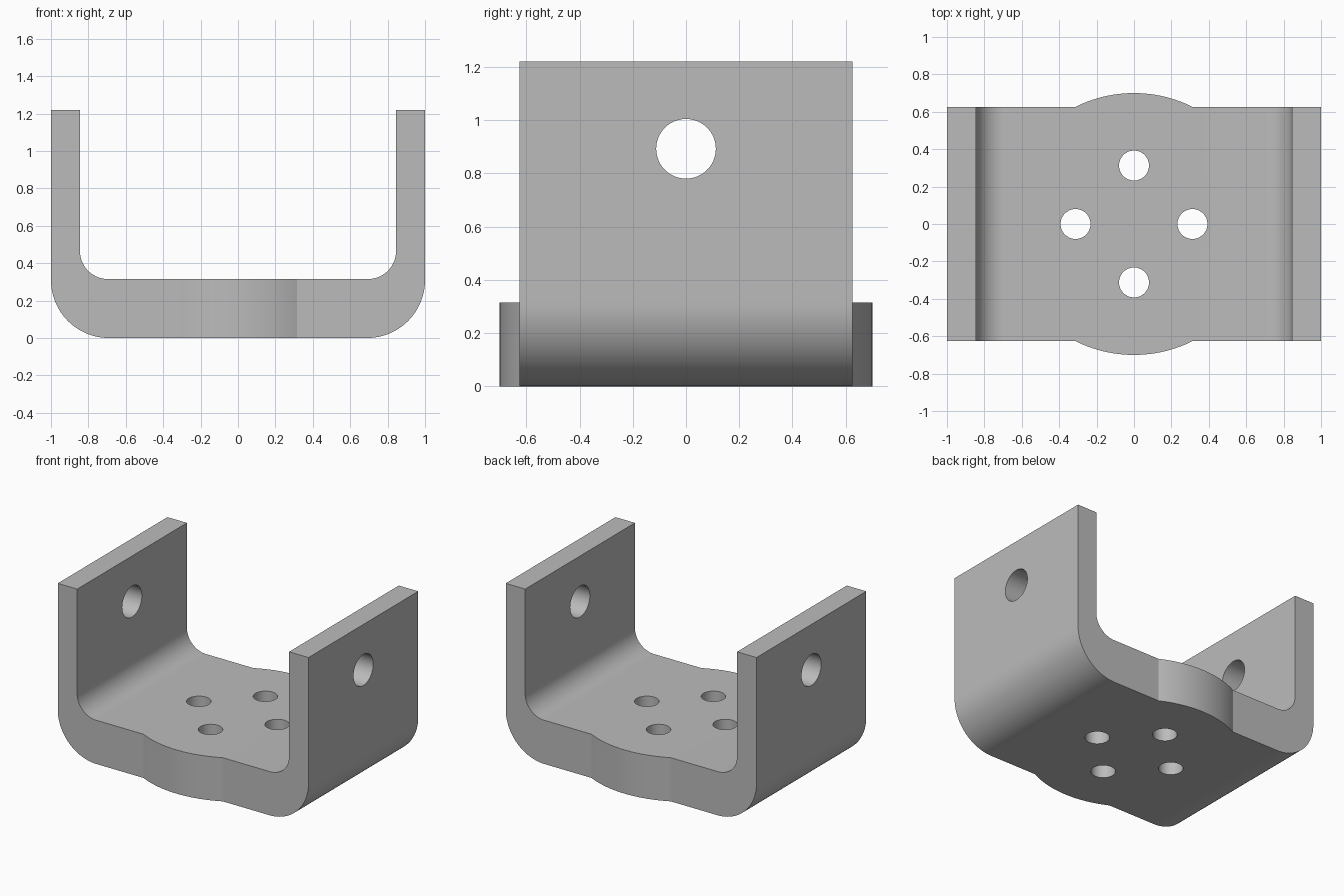
import bpy
import bmesh
from math import pi, cos, sin, asin
from mathutils import Matrix, Vector

cube = bpy.data.objects.get("Cube")
if cube:
    bpy.data.objects.remove(cube, do_unlink=True)

HEIGHT = 1.22       # top of the walls
WALL = 0.155        # wall thickness
FLOOR = 0.315       # base thickness
DEPTH = 0.625       # half depth of the walls
BULGE = 0.70        # radius of the rounded base edges
OUTER, INNER = 0.31, 0.15   # bend radii

steel = bpy.data.materials.new("grey steel")
steel.use_nodes = True
colour = (0.5, 0.5, 0.5, 1)
steel.diffuse_color = colour
steel.node_tree.nodes["Principled BSDF"].inputs["Base Color"].default_value = colour


def arc(cx, cy, r, start, end, steps=24):
    angles = [start + (end - start) * i / steps for i in range(steps + 1)]
    return [(cx + r * cos(a), cy + r * sin(a)) for a in angles]


def prism(name, points, offset):
    """Extrude a closed 3D outline along an offset."""
    bm = bmesh.new()
    face = bm.faces.new([bm.verts.new(p) for p in points])
    extruded = bmesh.ops.extrude_face_region(bm, geom=[face], use_keep_orig=True)
    verts = [g for g in extruded["geom"] if isinstance(g, bmesh.types.BMVert)]
    bmesh.ops.translate(bm, vec=Vector(offset), verts=verts)
    bmesh.ops.recalc_face_normals(bm, faces=bm.faces)
    mesh = bpy.data.meshes.new(name)
    bm.to_mesh(mesh)
    bm.free()
    mesh.materials.append(steel)
    obj = bpy.data.objects.new(name, mesh)
    bpy.context.collection.objects.link(obj)
    return obj


def drill(name, location, radius, length, rotation=None):
    bm = bmesh.new()
    matrix = Matrix.Translation(location) @ (rotation or Matrix())
    bmesh.ops.create_cone(bm, cap_ends=True, segments=64, radius1=radius,
                          radius2=radius, depth=length, matrix=matrix)
    mesh = bpy.data.meshes.new(name)
    bm.to_mesh(mesh)
    bm.free()
    mesh.materials.append(steel)
    obj = bpy.data.objects.new(name, mesh)
    bpy.context.collection.objects.link(obj)
    return obj


def cut(target, tool, operation):
    mod = target.modifiers.new(tool.name, 'BOOLEAN')
    mod.operation = operation
    mod.solver = 'EXACT'
    mod.object = tool
    bpy.context.view_layer.objects.active = target
    bpy.ops.object.modifier_apply(modifier=mod.name)
    bpy.data.objects.remove(tool, do_unlink=True)


# U-shaped bracket profile: right half, then mirrored
inside = 1 - WALL
right = arc(1 - OUTER, OUTER, OUTER, -pi / 2, 0)
right += [(1, HEIGHT), (inside, HEIGHT)]
right += arc(inside - INNER, FLOOR + INNER, INNER, 0, -pi / 2)
profile = right + [(-x, z) for x, z in reversed(right)]
bracket = prism("bracket", [(x, -0.8, z) for x, z in profile], (0, 1.6, 0))

# Plan outline: straight edges with a shallow round bulge front and back
half = asin(DEPTH / BULGE)
back = [(1.2, DEPTH)] + arc(0, 0, BULGE, half, pi - half, 48) + [(-1.2, DEPTH)]
plan = back + [(-x, -y) for x, y in back]
cut(bracket, prism("plan_cutter", [(x, y, -0.2) for x, y in plan], (0, 0, 1.7)), 'INTERSECT')

# Trim the walls square above the base bulge, through-holes in base and walls
for i in range(4):
    a = i * pi / 2
    spot = (0.3125 * cos(a), 0.3125 * sin(a), FLOOR / 2)
    cut(bracket, drill("bolt_hole_cutter", spot, 0.08, 0.6), 'DIFFERENCE')
cut(bracket, drill("pivot_hole_cutter", (0, 0, 0.892), 0.112, 2.4,
                   Matrix.Rotation(pi / 2, 4, 'Y')), 'DIFFERENCE')

# Smooth bends and holes, sharp edges
bpy.ops.object.select_all(action='DESELECT')
bracket.select_set(True)
bpy.context.view_layer.objects.active = bracket
bpy.ops.object.shade_smooth_by_angle(angle=pi / 9)
